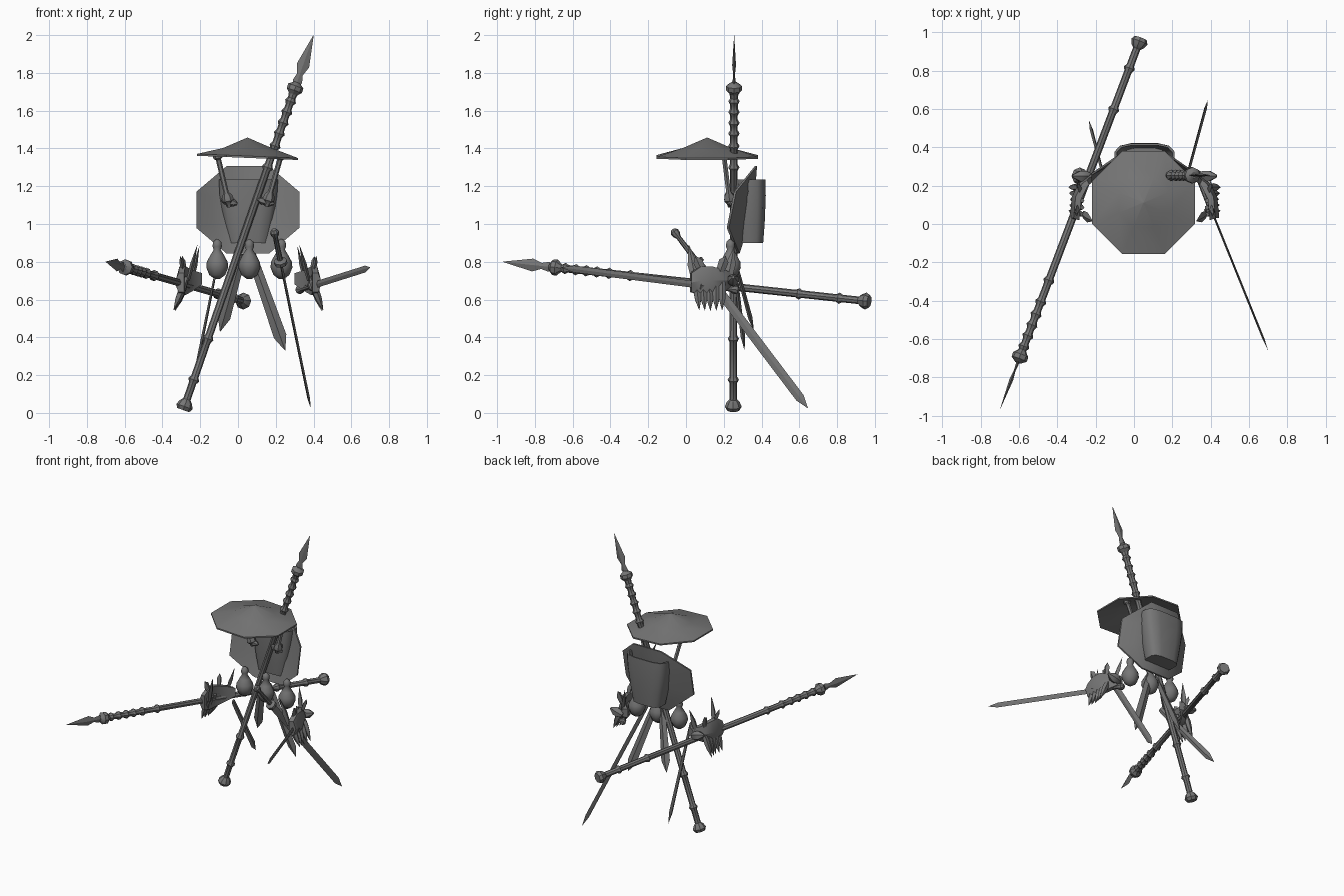
import bpy, bmesh, math
from mathutils import Vector

if "Cube" in bpy.data.objects:
    bpy.data.objects.remove(bpy.data.objects["Cube"])

grey = bpy.data.materials.new("dark_grey")
grey.use_nodes = True
grey.diffuse_color = (0.18, 0.18, 0.18, 1)
grey.node_tree.nodes["Principled BSDF"].inputs["Base Color"].default_value = grey.diffuse_color


def finish(name, bm, angle=40):
    bmesh.ops.recalc_face_normals(bm, faces=bm.faces)
    mesh = bpy.data.meshes.new(name)
    bm.to_mesh(mesh)
    bm.free()
    mesh.materials.append(grey)
    obj = bpy.data.objects.new(name, mesh)
    bpy.context.collection.objects.link(obj)
    bpy.ops.object.select_all(action='DESELECT')
    obj.select_set(True)
    bpy.context.view_layer.objects.active = obj
    bpy.ops.object.shade_smooth_by_angle(angle=math.radians(angle))


def loft(bm, rings):
    """Skin a list of equal-sized point rings and cap both ends."""
    loops = [[bm.verts.new(p) for p in ring] for ring in rings]
    n = len(loops[0])
    for a, b in zip(loops, loops[1:]):
        for i in range(n):
            j = (i + 1) % n
            bm.faces.new((a[i], a[j], b[j], b[i]))
    bm.faces.new(loops[0])
    bm.faces.new(loops[-1])


def rod(bm, p0, p1, profile, sides=8, wide=(1, 0, 0), flat=1.0):
    """Turn a (distance, radius) profile about the line p0-p1; flat squashes it."""
    p0, p1 = Vector(p0), Vector(p1)
    w = (p1 - p0).normalized()
    u = Vector(wide)
    u = (u - w * u.dot(w)).normalized()
    v = w.cross(u)
    angles = [2 * math.pi * i / sides for i in range(sides)]
    loft(bm, [[p0 + w * t + max(r, 0.0008) * (math.cos(a) * u + flat * math.sin(a) * v)
               for a in angles] for t, r in profile])


# Spears: ringed shaft, collar and leaf blade
def spear(name, butt, tip, wide):
    bm = bmesh.new()
    length = (Vector(tip) - Vector(butt)).length
    shaft = [(0, .034), (.02, .045), (.045, .034), (.06, .02)]
    for t in (.17, .4, 1.36, 1.48, 1.55, 1.61, 1.67, 1.73):
        shaft += [(t - .018, .02), (t, .03), (t + .018, .02)]
    neck = length - .3
    shaft += [(neck - .03, .024), (neck - .01, .042), (neck + .015, .042), (neck + .035, .015)]
    rod(bm, butt, tip, shaft)
    rod(bm, butt, tip, [(neck, .012), (neck + .04, .026), (neck + .08, .016),
                        (neck + .13, .034), (length, 0)], 4, wide, .3)
    finish(name, bm, 30)


spear("back_spear", (-.29, .25, .015), (.4, .255, 2.0), (1, 0, 0))
spear("side_spear", (.035, .97, .59), (-.7, -.97, .8), (0, 0, 1))


# Swords: pommel, grip, guard and flat blade
def sword(name, pommel, tip, wide, width):
    bm = bmesh.new()
    length = (Vector(tip) - Vector(pommel)).length
    rod(bm, pommel, tip, [(0, .012), (.015, .024), (.035, .022), (.05, .013),
                          (.2, .015), (.21, .035), (.23, .035), (.24, .01)])
    rod(bm, pommel, tip, [(.22, width), (length - .07, width), (length, 0)], 4, wide, .3)
    finish(name, bm, 30)


sword("left_hip_sword", (.19, -.07, .97), (.385, .645, .025), (0, 1, 1), .024)
sword("left_hand_sword", (.32, .28, .65), (.7, -.66, .77), (0, 0, 1), .018)


# Broad plain blades and scabbard hanging at the waist
def waist_blade(name, top, tip, wide=(1, 0, 0), width=.034):
    bm = bmesh.new()
    length = (Vector(tip) - Vector(top)).length
    rod(bm, top, tip, [(0, width * .7), (.08, width * .8), (length - .08, width), (length, 0)],
        4, wide, .35)
    finish(name, bm, 25)


waist_blade("left_waist_blade", (.07, .25, .84), (.25, .31, .33))
waist_blade("right_waist_blade", (.02, .25, .84), (-.095, .36, .43))
waist_blade("right_hip_scabbard", (-.125, .12, .71), (-.235, .54, .165), (0, 1, 1), .024)

# Gourds: round belly, waist and stopper
for side, x in (("right", -.11), ("middle", .06), ("left", .23)):
    bm = bmesh.new()
    rod(bm, (x, .235, .71), (x, .235, 1), [(0, .015), (.02, .042), (.06, .058), (.09, .055),
        (.125, .036), (.155, .018), (.17, .025), (.195, .022), (.21, .006)], 10)
    finish(side + "_gourd", bm, 60)

# Conical hat: shallow eight-sided shell
bm = bmesh.new()
hat_rings = []
for r, z in ((.002, 1.457), (.14, 1.402), (.29, 1.36), (.29, 1.35), (.14, 1.388), (.002, 1.443)):
    ring = []
    for i in range(8):
        a = math.pi * (i + .5) / 4
        droop = -.012 * math.cos(a) * r / .29 if r > .2 else 0
        ring.append((.05 + r * math.cos(a), .112 + r * math.sin(a), z + droop))
    hat_rings.append(ring)
loft(bm, hat_rings)
finish("conical_hat", bm)

# Hat supports: slim rods with knotted lower ends
for side, top, low in (("right", (-.11, .2, 1.37), (-.045, .235, 1.09)),
                       ("left", (.23, .2, 1.37), (.15, .235, 1.09))):
    bm = bmesh.new()
    rod(bm, top, low, [(0, .025), (.02, .025), (.03, .014), (.21, .014), (.23, .028),
                       (.255, .032), (.27, .018), (.29, .014)], 6)
    rod(bm, (low[0] - .045, low[1], 1.13), (low[0] + .045, low[1], 1.105),
        [(0, .006), (.02, .02), (.07, .02), (.09, .006)], 6)
    finish(side + "_hat_support", bm)

# Shell plate: octagon leaning back, its sides wrapping forward
bm = bmesh.new()
shell_rings = []
for offset, scales in ((0, (.01, .35, .7, 1)), (.012, (1, .7, .35, .01))):
    for s in scales:
        ring = []
        for i in range(8):
            a = math.pi * (i + .5) / 4
            x, z = .295 * s * math.cos(a), .25 * s * math.sin(a)
            ring.append((.052 + x, .335 + offset - 1.35 * x * x + .2 * z, 1.075 + z))
        shell_rings.append(ring)
loft(bm, shell_rings)
finish("shell_plate", bm, 50)

# Back basket: slightly tapered, open at the top with an inner wall
bm = bmesh.new()
basket = []
for wx, wy, z in ((.11, .068, .9), (.13, .076, 1.0), (.155, .082, 1.15), (.16, .08, 1.235),
                  (.148, .07, 1.235), (.11, .056, .94)):
    ring = []
    for i in range(12):
        a = math.pi * (i + .5) / 6
        c, s = math.cos(a), math.sin(a)
        ring.append((.055 + wx * math.copysign(abs(c) ** .6, c),
                     .342 + wy * math.copysign(abs(s) ** .6, s), z))
    basket.append(ring)
loft(bm, basket)
finish("back_basket", bm, 50)


# Clawed gauntlets, mirrored about the shared centre line
def gauntlet(name, side):
    def at(x, y, z):
        return (.055 + side * x, y, z)
    bm = bmesh.new()
    # curved hand shell
    arc = [(.27, .25, .71, .03), (.32, .21, .7, .055), (.355, .14, .7, .075),
           (.36, .08, .7, .075), (.365, .03, .69, .05)]
    loft(bm, [[at(x - .025, y - .01, z - h), at(x + .005, y, z - h),
               at(x + .025, y, z), at(x + .005, y, z + h),
               at(x - .025, y - .01, z + h)] for x, y, z, h in arc])
    # fingers
    for k in range(5):
        y = .05 + .036 * k
        rod(bm, at(.325, y, .72), at(.39, .13 + .85 * (y - .122), .535 + .012 * abs(k - 2)),
            [(0, .012), (.08, .021), (.13, .017), (.19, 0)], 5)
    # upright spikes at both ends and along the cuff
    for x, y, z, tx, ty, tz in ((.32, .05, .7, .27, .015, .89), (.3, .22, .7, .26, .255, .88),
                                (.34, .1, .72, .36, .05, .83), (.33, .17, .72, .35, .21, .83)):
        length = (Vector((x, y, z)) - Vector((tx, ty, tz))).length
        rod(bm, at(x, y, z), at(tx, ty, tz),
            [(0, .02), (.09, .026), (length, 0)], 4, (0, 1, 0), .45)
    # wrist knuckle
    rod(bm, at(.28, .25, .69), at(.38, .25, .72),
        [(0, .016), (.03, .032), (.06, .032), (.1, .008)], 6)
    finish(name, bm, 30)


gauntlet("left_gauntlet", 1)
gauntlet("right_gauntlet", -1)
